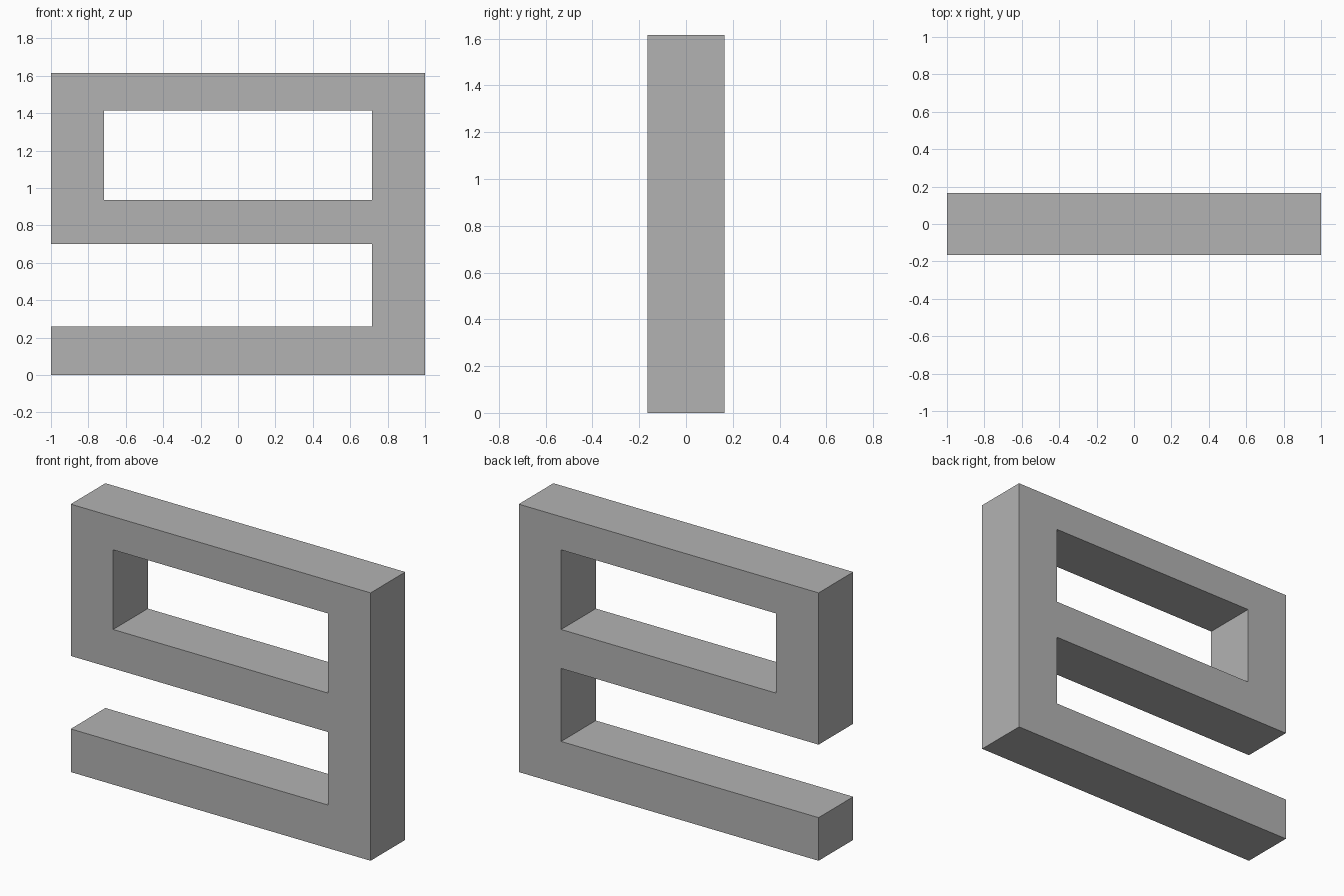
import bpy
import bmesh
from mathutils import Vector

cube = bpy.data.objects.get("Cube")
if cube:
    bpy.data.objects.remove(cube, do_unlink=True)

# Plain grey finish
grey = bpy.data.materials.new("plain_grey")
grey.use_nodes = True
colour = (0.45, 0.45, 0.45, 1)
grey.diffuse_color = colour
grey.node_tree.nodes["Principled BSDF"].inputs["Base Color"].default_value = colour

# Column and row lines of the bar layout, and the half thickness
columns = [-1, -0.717, 0.717, 1]
rows = [0, 0.26, 0.70, 0.935, 1.415, 1.615]
half_depth = 0.165
# Empty cells: the closed window, and the slot open on the right side
openings = {(1, 3), (0, 1), (1, 1)}

bm = bmesh.new()
grid = [[bm.verts.new((x, -half_depth, z)) for z in rows] for x in columns]
for i in range(len(columns) - 1):
    for j in range(len(rows) - 1):
        if (i, j) not in openings:
            bm.faces.new((grid[i][j], grid[i + 1][j],
                          grid[i + 1][j + 1], grid[i][j + 1]))

# Thicken the layout into one solid
front = bm.faces[:]
result = bmesh.ops.extrude_face_region(bm, geom=front, use_keep_orig=True)
moved = [g for g in result["geom"] if isinstance(g, bmesh.types.BMVert)]
bmesh.ops.translate(bm, verts=moved, vec=Vector((0, 2 * half_depth, 0)))
bmesh.ops.recalc_face_normals(bm, faces=bm.faces[:])

mesh = bpy.data.meshes.new("bar_frame")
bm.to_mesh(mesh)
bm.free()
mesh.materials.append(grey)
frame = bpy.data.objects.new("bar_frame", mesh)
bpy.context.collection.objects.link(frame)
